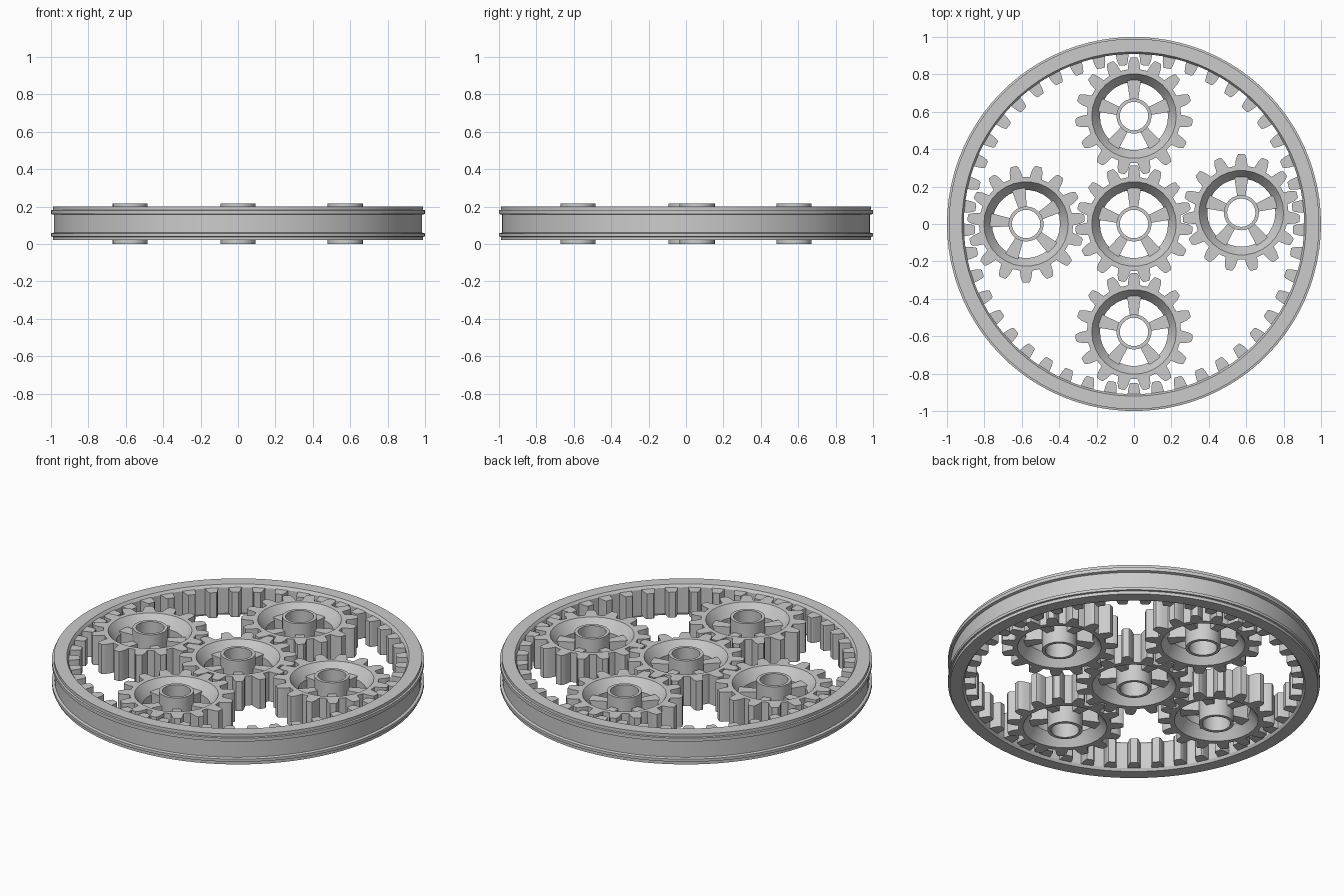
import bpy, bmesh
from math import sin, cos, tau, radians

if "Cube" in bpy.data.objects:
    bpy.data.objects.remove(bpy.data.objects["Cube"])

ORBIT = 0.577


def lathe(bm, profile, sides, start=0.0):
    """Revolve a closed (radius, z) profile about z."""
    rows = []
    for i in range(sides):
        a = start + tau * i / sides
        rows.append([bm.verts.new((r * cos(a), r * sin(a), z)) for r, z in profile])
    n = len(profile)
    for i in range(sides):
        p, q = rows[i], rows[(i + 1) % sides]
        for j in range(n):
            k = (j + 1) % n
            bm.faces.new((p[j], q[j], q[k], p[k]))


def radial_prisms(bm, half, z0, z1, count, start):
    """Repeat a symmetric prism round z; half lists (radius, half width)."""
    outline = [(r, -w) for r, w in half] + [(r, w) for r, w in reversed(half)]
    n = len(outline)
    for i in range(count):
        a = start + tau * i / count
        c, s = cos(a), sin(a)
        lo, hi = [[bm.verts.new((x * c - y * s, x * s + y * c, z)) for x, y in outline]
                  for z in (z0, z1)]
        bm.faces.new(lo[::-1])
        bm.faces.new(hi)
        for j in range(n):
            k = (j + 1) % n
            bm.faces.new((lo[j], lo[k], hi[k], hi[j]))


def finish(bm, name):
    bmesh.ops.recalc_face_normals(bm, faces=bm.faces)
    mesh = bpy.data.meshes.new(name)
    bm.to_mesh(mesh)
    bm.free()
    ob = bpy.data.objects.new(name, mesh)
    bpy.context.collection.objects.link(ob)
    bpy.ops.object.select_all(action='DESELECT')
    ob.select_set(True)
    bpy.context.view_layer.objects.active = ob
    bpy.ops.object.shade_smooth_by_angle(angle=radians(20))
    return ob


# outer ring with a grooved outside and 45 inward teeth
bm = bmesh.new()
lathe(bm, [(0.92, 0.02), (0.99, 0.02), (0.99, 0.038), (1.0, 0.04), (1.0, 0.056),
           (0.985, 0.06), (0.985, 0.156), (1.0, 0.16), (1.0, 0.18), (0.99, 0.182),
           (0.99, 0.2), (0.92, 0.2), (0.91, 0.185), (0.91, 0.035)], 90)
radial_prisms(bm, [(0.915, 0.035), (0.88, 0.03), (0.858, 0.024), (0.85, 0.018)],
              0.035, 0.185, 45, radians(-90))
finish(bm, "ring_gear")


def gear(name, x, y, turn):
    bm = bmesh.new()
    up = radians(90 + turn)
    # dished rim
    lathe(bm, [(0.252, 0.022), (0.252, 0.197), (0.226, 0.197), (0.182, 0.135),
               (0.182, 0.085), (0.226, 0.022)], 30, up + radians(6))
    # teeth
    radial_prisms(bm, [(0.245, 0.034), (0.285, 0.029), (0.306, 0.022), (0.314, 0.016)],
                  0.022, 0.197, 15, up)
    # flared spokes
    radial_prisms(bm, [(0.088, 0.022), (0.222, 0.042)], 0.07, 0.15, 5, up)
    # hollow hub
    lathe(bm, [(0.076, 0.0), (0.094, 0.0), (0.094, 0.216), (0.076, 0.216)], 24)
    finish(bm, name).location = (x, y, 0)


# sun gear and four planets, each turned so that the teeth mesh
gear("sun_gear", 0, 0, 0)
for name, angle, turn in (("planet_right", 6, 0), ("planet_back", 90, 0),
                          ("planet_left", 180, 12), ("planet_front", 270, 0)):
    a = radians(angle)
    gear(name, ORBIT * cos(a), ORBIT * sin(a), turn)
